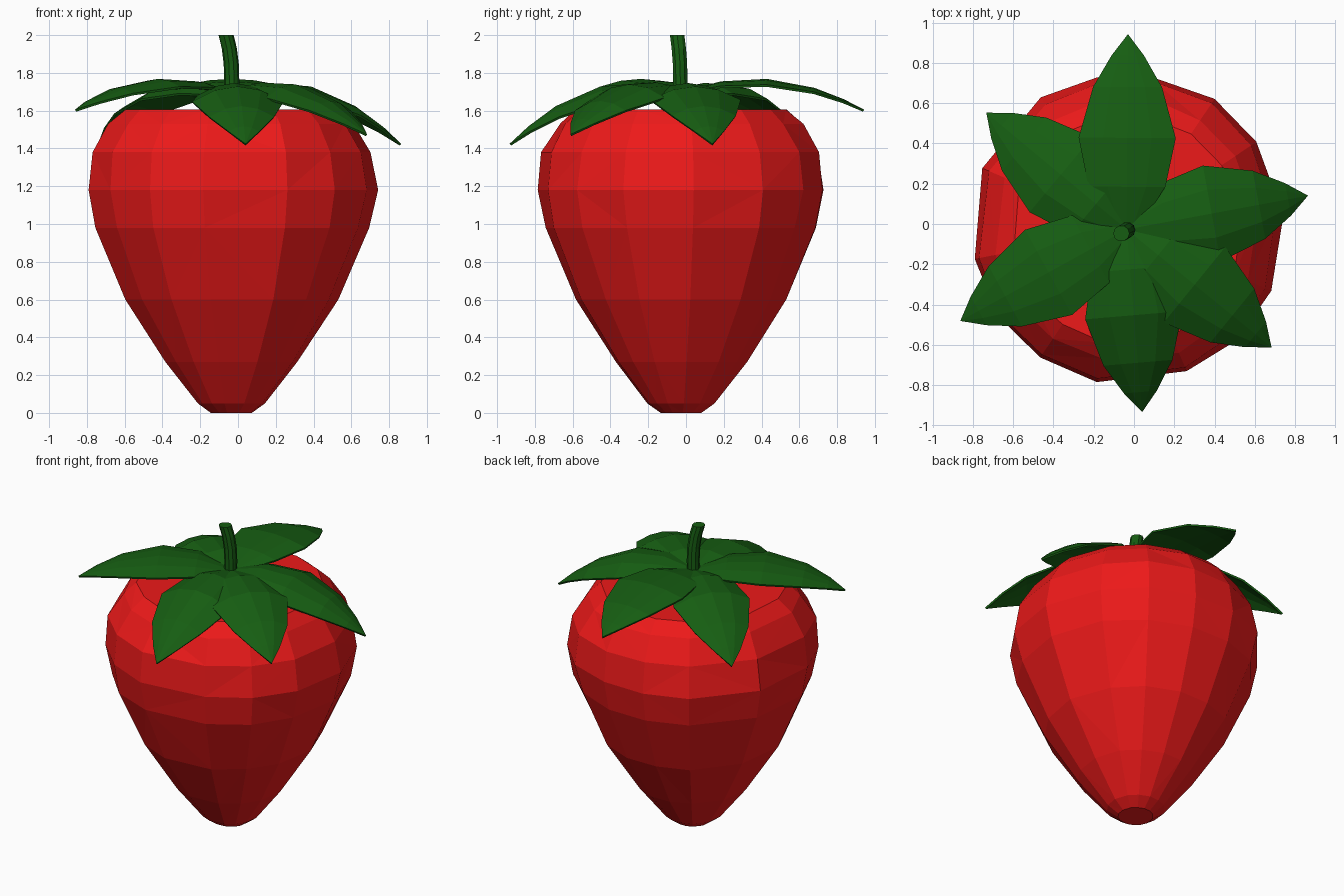
import bpy, bmesh, math, random
from mathutils import Vector

if "Cube" in bpy.data.objects:
    bpy.data.objects.remove(bpy.data.objects["Cube"])

random.seed(4)
CX, CY = -0.037, -0.027


def material(name, color):
    m = bpy.data.materials.new(name)
    m.diffuse_color = (*color, 1)
    m.use_nodes = True
    m.node_tree.nodes["Principled BSDF"].inputs["Base Color"].default_value = m.diffuse_color
    return m


red = material("berry_red", (0.85, 0.01, 0.01))
green = material("leaf_green", (0.008, 0.11, 0.006))


def make_object(name, bm, mat):
    bmesh.ops.recalc_face_normals(bm, faces=bm.faces)
    me = bpy.data.meshes.new(name)
    bm.to_mesh(me)
    bm.free()
    me.materials.append(mat)
    ob = bpy.data.objects.new(name, me)
    bpy.context.collection.objects.link(ob)
    return ob


def loft(bm, rings):
    """Skin closed rings of points and cap both ends."""
    loops = [[bm.verts.new(p) for p in ring] for ring in rings]
    for a, b in zip(loops, loops[1:]):
        n = len(a)
        for i in range(n):
            bm.faces.new((a[i], a[(i + 1) % n], b[(i + 1) % n], b[i]))
    bm.faces.new(loops[0][::-1])
    bm.faces.new(loops[-1])


# Berry: uneven low-poly lathe
angles = [-169, -146, -124, -101, -67, -45, -23, 5, 34, 56, 79, 101, 123, 157]
profile = [(0.11, 0.005), (0.18, 0.05), (0.355, 0.27), (0.57, 0.6), (0.735, 0.98),
           (0.775, 1.18), (0.75, 1.38), (0.66, 1.53), (0.575, 1.605)]
rings = []
for r, z in profile:
    ring = []
    for a in angles:
        t = math.radians(a)
        rr = r * random.uniform(0.985, 1.01)
        ring.append((CX + rr * math.cos(t), CY + rr * math.sin(t), z))
    rings.append(ring)
bm = bmesh.new()
loft(bm, rings)
bm.verts.ensure_lookup_table()
for v in bm.verts[:len(angles)]:
    v.co.z = 0
bmesh.ops.triangulate(bm, faces=[f for f in bm.faces if len(f.verts) == 4 and random.random() < 0.6])
make_object("berry", bm, red)

# Leaves: arched, folded along the midrib (tip x, y, z, edge drop)
tips = [(-0.03, 0.94, 1.60, 0.03), (0.86, 0.14, 1.42, 0.07), (0.68, -0.61, 1.47, 0.07),
        (0.04, -0.93, 1.42, 0.08), (-0.86, -0.48, 1.60, 0.04), (-0.73, 0.55, 1.44, 0.07)]
outline = [(0.03, 0.07), (0.22, 0.19), (0.47, 0.24), (0.73, 0.17), (0.89, 0.08), (1, 0)]
for k, (tx, ty, tz, drop) in enumerate(tips):
    axis = Vector((tx - CX, ty - CY, 0))
    side = Vector((-axis.y, axis.x, 0)).normalized()
    bm = bmesh.new()
    prev = None
    for t, w in outline:
        z = 1.69 + 0.37 * t + (tz - 1.69 - 0.37) * t * t
        mid = Vector((CX, CY, z)) + axis * t
        if w == 0:
            tip = bm.verts.new(mid)
            for i in range(4):
                bm.faces.new((prev[i], prev[i + 1], tip))
            break
        row = [bm.verts.new(mid + side * w * s - Vector((0, 0, drop * (w / 0.24) * s * s)))
               for s in (-1, -0.5, 0, 0.5, 1)]
        if prev:
            for i in range(4):
                bm.faces.new((prev[i], prev[i + 1], row[i + 1], row[i]))
        prev = row
    leaf = make_object(f"leaf_{k + 1}", bm, green)
    sol = leaf.modifiers.new("thickness", "SOLIDIFY")
    sol.thickness = 0.012
    sol.offset = 0

# Stem: slightly curved tube
path = [(-0.035, -0.03, 1.66), (-0.033, -0.03, 1.76), (-0.036, -0.032, 1.85),
        (-0.046, -0.038, 1.93), (-0.063, -0.047, 2.0)]
bm = bmesh.new()
loft(bm, [[(x + 0.04 * math.cos(i * math.tau / 10), y + 0.04 * math.sin(i * math.tau / 10), z)
           for i in range(10)] for x, y, z in path])
make_object("stem", bm, green)
